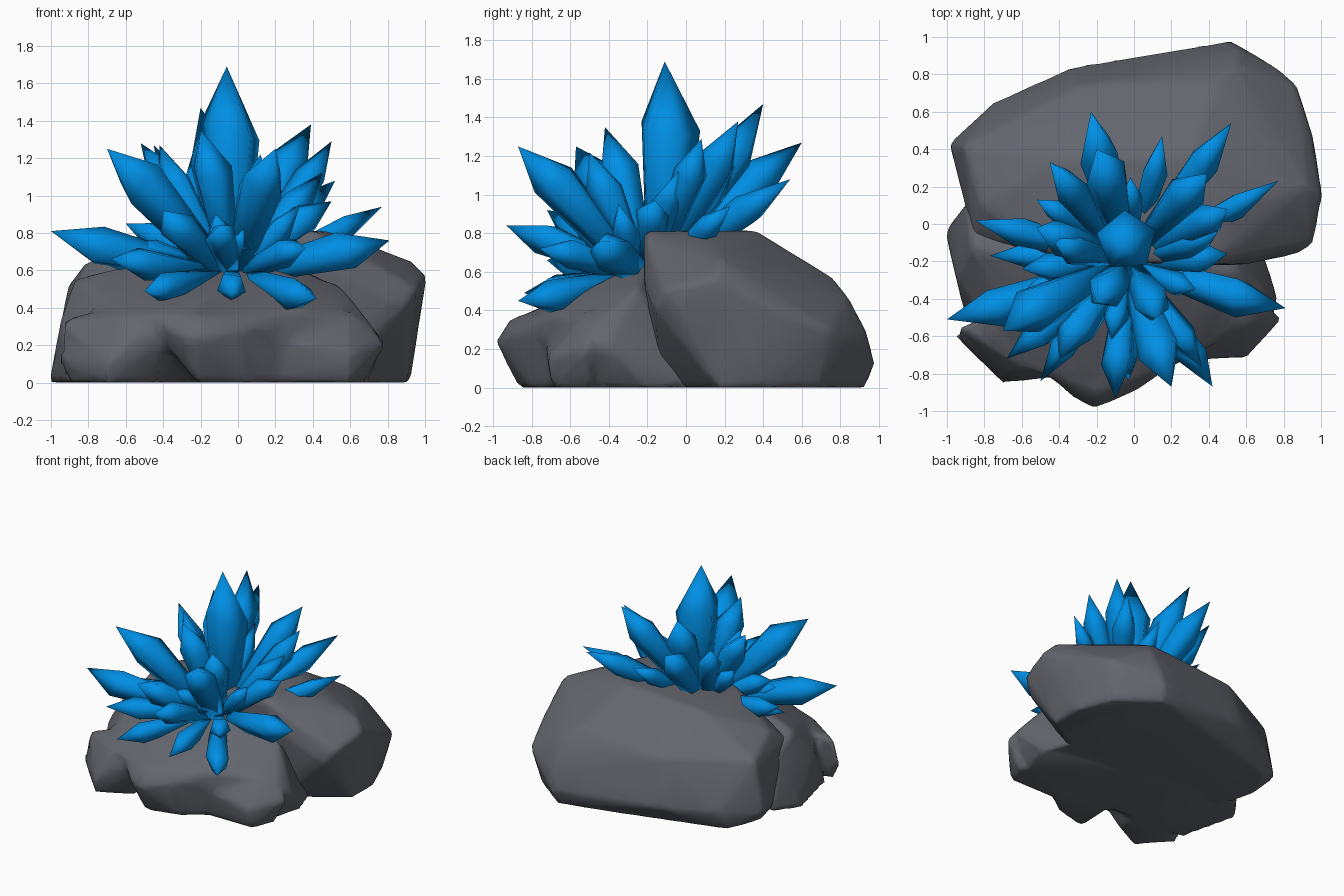
import bpy, bmesh, math, random
from mathutils import Vector, Matrix

random.seed(4)
cube = bpy.data.objects.get("Cube")
if cube:
    bpy.data.objects.remove(cube, do_unlink=True)


def make_material(name, color):
    mat = bpy.data.materials.new(name)
    mat.use_nodes = True
    mat.diffuse_color = color
    mat.node_tree.nodes["Principled BSDF"].inputs["Base Color"].default_value = color
    return mat


stone = make_material("dark grey stone", (0.125, 0.132, 0.155, 1))
blue = make_material("crystal blue", (0, 0.275, 0.78, 1))


def add_object(name, bm, mat):
    bmesh.ops.recalc_face_normals(bm, faces=bm.faces)
    mesh = bpy.data.meshes.new(name)
    bm.to_mesh(mesh)
    bm.free()
    obj = bpy.data.objects.new(name, mesh)
    bpy.context.collection.objects.link(obj)
    mesh.materials.append(mat)
    mesh.shade_smooth()
    return obj


def add_rock(name, lobes):
    """Convex lobes fused into one worn, coarsely faceted boulder."""
    bm = bmesh.new()
    for points in lobes:
        verts = [bm.verts.new(p) for p in points]
        hull = bmesh.ops.convex_hull(bm, input=verts)
        spare = {v for v in hull["geom_interior"] + hull["geom_unused"]
                 if isinstance(v, bmesh.types.BMVert)}
        bmesh.ops.delete(bm, geom=list(spare), context="VERTS")
    rock = add_object(name, bm, stone)
    remesh = rock.modifiers.new("fuse", "REMESH")
    remesh.mode = "VOXEL"
    remesh.voxel_size = 0.025
    remesh.use_smooth_shade = True
    smooth = rock.modifiers.new("wear", "SMOOTH")
    smooth.factor = 0.5
    smooth.iterations = 6
    decimate = rock.modifiers.new("facet", "DECIMATE")
    decimate.ratio = 0.05
    return rock


# Back boulder: flat top, sloping back, undercut right-hand end
add_rock("back_boulder", [[
    (-.88, .3, 0), (-.78, .58, 0), (0, .8, 0), (.5, .93, 0), (.8, .7, 0),
    (.92, .4, 0), (.9, .17, 0), (.45, -.12, 0), (-.8, -.02, 0),
    (-.99, .43, .12), (-.75, .65, .15), (-.33, .84, .15), (.52, .98, .12),
    (.55, .94, .28), (.76, .84, .25), (.87, .75, .3), (.96, .47, .4),
    (1.01, .15, .57), (.96, -.11, .5), (.88, -.16, .4), (.6, -.22, .55),
    (-.86, -.08, .5), (-.91, .42, .52), (-.3, .74, .52), (.55, .84, .47),
    (.45, .76, .57), (.93, .2, .65), (-.82, .1, .64), (-.4, .35, .77),
    (.3, .36, .815), (.5, .1, .81), (.4, -.22, .81), (-.3, -.2, .76)]])

# Front boulder: sloping body resting on three lobes
body = [(-1.01, -.04, 0), (-.9, -.5, 0), (.6, -.55, 0), (.7, -.2, 0),
        (.6, .1, 0), (-.87, .14, 0), (.78, -.42, .22), (-.95, -.3, .33),
        (.55, -.25, .52), (-.87, -.12, .56), (.2, -.2, .66), (-.5, -.2, .65),
        (-.89, .11, .45), (-.55, -.58, .46), (.25, -.55, .49),
        (-.6, -.76, .35), (-.3, -.88, .36), (.05, -.84, .34), (.35, -.68, .38),
        (.7, -.5, .32), (-.35, -.85, .25)]
left_lobe = [(-.9, -.6, 0), (-.7, -.83, 0), (-.45, -.7, 0), (-.96, -.6, .12),
             (-.7, -.85, .1), (-.58, -.84, .22), (-.94, -.55, .34),
             (-.6, -.76, .36), (-.3, -.8, .3), (-.5, -.4, .45), (-.4, -.4, 0)]
middle_lobe = [(-.22, -.87, 0), (.05, -.8, 0), (.3, -.62, 0), (-.2, -.5, 0),
               (-.32, -.94, .26), (-.21, -.99, .24), (.02, -.89, .28),
               (-.5, -.78, .35), (-.2, -.91, .36), (.3, -.69, .38),
               (0, -.5, .48), (-.4, -.5, .46)]
right_lobe = [(.2, -.69, 0), (.6, -.69, 0), (.68, -.5, 0), (.2, -.4, 0),
              (.6, -.72, .15), (.8, -.5, .22), (.2, -.73, .25),
              (.6, -.52, .39), (.3, -.4, .45)]
add_rock("front_boulder", [body, left_lobe, middle_lobe, right_lobe])


def add_crystal(name, base, tip, radius, sides=5, belt=0.71):
    """Shard that widens from a narrow root to a belt, then comes to a point."""
    axis = tip - base
    length = axis.length
    spin = random.uniform(0, math.tau)
    lean = Vector((random.uniform(-.3, .3), random.uniform(-.3, .3), 0)) * radius
    bm = bmesh.new()
    rings = []
    for size, height in ((0.5, 0), (1, belt)):
        ring = []
        for i in range(sides):
            a = spin + math.tau * i / sides
            wobble = random.uniform(-.05, .05) * length if height else 0
            point = Vector((math.cos(a), math.sin(a), 0)) * radius * size
            ring.append(bm.verts.new(point + lean * height +
                                     Vector((0, 0, height * length + wobble))))
        rings.append(ring)
    apex = bm.verts.new((0, 0, length))
    root, crown = rings
    bm.faces.new(root)
    for i in range(sides):
        j = (i + 1) % sides
        bm.faces.new((root[i], root[j], crown[j], crown[i]))
        bm.faces.new((crown[i], crown[j], apex))
    turn = axis.to_track_quat("Z", "Y").to_matrix().to_4x4()
    bm.transform(Matrix.Translation(base) @ turn)
    return add_object(name, bm, blue)


# Crystal spray: tip position and belt radius, all growing from one root
root = Vector((-.03, -.2, .58))
add_crystal("central_crystal", Vector((-.04, -.13, .5)), Vector((-.06, -.11, 1.69)), .165)
shards = {
    "back": [(-.2, .4, 1.47, .12), (-.23, .6, 1.27, .11), (.15, .47, 1.02, .07),
             (.39, .27, 1.38, .11), (.52, .54, 1.08, .09), (-.45, .33, 1.27, .09),
             (-.02, .25, 1.15, .07)],
    "right": [(.77, .23, .94, .07), (.5, .08, 1.29, .09), (.5, -.16, .97, .09),
              (.81, -.45, .76, .11), (.45, -.04, 1.12, .08), (.33, -.35, .95, .07)],
    "left": [(-1, -.51, .81, .11), (-.85, .02, .8, .08), (-.77, -.17, .66, .07),
             (-.6, -.24, .85, .08), (-.52, .13, 1.05, .07), (-.52, -.02, 1.28, .1),
             (-.7, -.57, 1.25, .13), (-.42, -.1, 1.27, .09), (-.65, -.42, .74, .07)],
    "front": [(.2, -.87, 1.25, .12), (.42, -.87, .45, .09), (-.1, -.93, .84, .09),
              (-.03, -.84, .47, .08), (-.2, -.42, 1.35, .11), (-.5, -.84, .49, .08),
              (-.4, -.72, .92, .1), (-.68, -.72, .66, .09), (.36, -.76, .72, .08),
              (.12, -.5, 1.22, .1), (-.12, -.62, .9, .07), (.03, -.55, .82, .06)],
}
for side, group in shards.items():
    for number, (x, y, z, radius) in enumerate(group, 1):
        tip = Vector((x, y, z))
        outward = Vector((x, y, 0)) - Vector((root.x, root.y, 0))
        base = root + outward * 0.08
        add_crystal(f"{side}_crystal_{number}", base, tip, radius)
